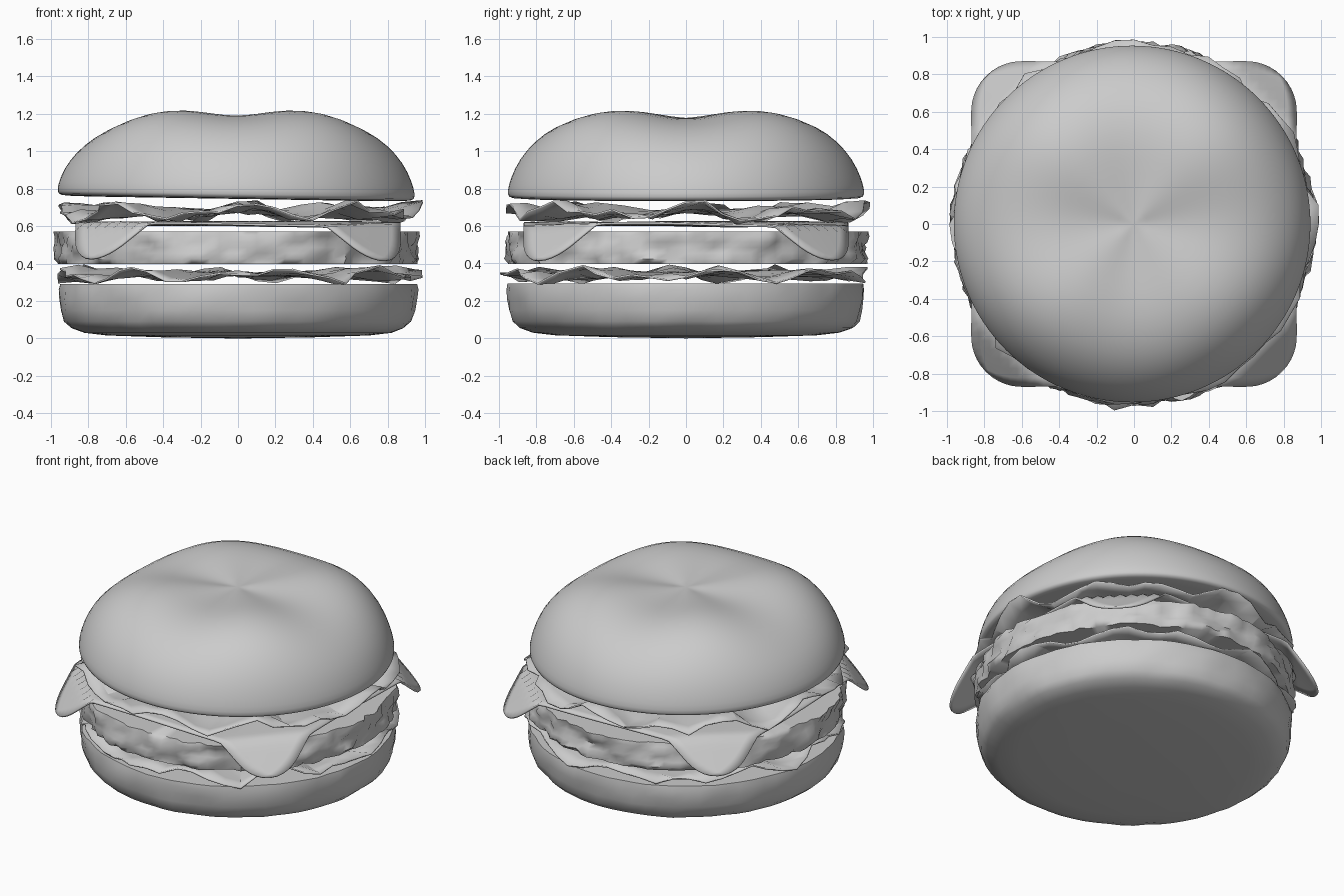
import bpy, bmesh, math
from mathutils import Vector, noise

if "Cube" in bpy.data.objects:
    bpy.data.objects.remove(bpy.data.objects["Cube"])


def finish(name, bm, angle, thick=0, subsurf=0):
    bmesh.ops.remove_doubles(bm, verts=bm.verts, dist=1e-5)
    bmesh.ops.recalc_face_normals(bm, faces=bm.faces)
    me = bpy.data.meshes.new(name)
    bm.to_mesh(me)
    bm.free()
    ob = bpy.data.objects.new(name, me)
    bpy.context.collection.objects.link(ob)
    bpy.ops.object.select_all(action='DESELECT')
    ob.select_set(True)
    bpy.context.view_layer.objects.active = ob
    bpy.ops.object.shade_smooth_by_angle(angle=math.radians(angle))
    if thick:
        mod = ob.modifiers.new("thickness", 'SOLIDIFY')
        mod.thickness = thick
        mod.offset = 0
    if subsurf:
        mod = ob.modifiers.new("smooth", 'SUBSURF')
        mod.levels = mod.render_levels = subsurf
    return ob


def lathe(name, profile, segs, shape, angle=40, **kw):
    """Revolve (r, z) points; shape(r, z, a) returns the displaced point."""
    bm = bmesh.new()
    rings = []
    for r, z in profile:
        if r == 0:
            rings.append([bm.verts.new((0, 0, z))] * segs)
        else:
            rings.append([bm.verts.new(shape(r, z, 2 * math.pi * i / segs))
                          for i in range(segs)])
    for a, b in zip(rings, rings[1:]):
        for i in range(segs):
            j = (i + 1) % segs
            quad = [a[i], a[j], b[j], b[i]]
            bm.faces.new(list(dict.fromkeys(quad)))
    return finish(name, bm, angle, **kw)


def polar(r, z, a):
    return Vector((r * math.cos(a), r * math.sin(a), z))


# bottom bun: flat top, softly lumpy side, rounded base
def lumpy(r, z, a):
    side = 0.014 if z > 0.03 and r > 0.8 else 0.0
    return polar(r + side * noise.noise(polar(r, z, a) * 9), z, a)


lathe("bottom_bun", [(0, 0), (0.4, 0.006), (0.7, 0.016), (0.82, 0.03), (0.89, 0.055),
                     (0.925, 0.09), (0.943, 0.15), (0.952, 0.21), (0.955, 0.26),
                     (0.95, 0.292), (0.6, 0.292), (0, 0.292)], 72, lumpy)


# patty: flat faces with a ragged side
def ragged(r, z, a):
    if r < 0.8:
        return polar(r, z, a)
    p = polar(r, z, a)
    n = noise.noise(p * 8) * 0.035 + noise.noise(p * 20) * 0.03
    return polar(r + n, z, a)


lathe("patty", [(0, 0.397), (0.6, 0.397), (0.95, 0.397), (0.96, 0.425), (0.96, 0.455),
                (0.96, 0.485), (0.96, 0.515), (0.96, 0.545), (0.955, 0.57),
                (0.6, 0.57), (0, 0.57)], 120, ragged, angle=55)


# two lettuce leaves: thin discs with a crinkled rim
def lettuce(name, height, phase, amp):
    def crinkle(r, z, a):
        k = (r / 0.95) ** 1.5
        p = polar(r, z, a + phase)
        wave = 0.5 * math.sin(8 * a + phase) + 0.4 * math.sin(13 * a + 2 * phase + 4 * r)
        rim = k ** 4 * (0.02 * math.sin(11 * a + phase) + 0.04 * noise.noise(p * 12))
        return polar(r + rim, z + amp * k * (wave + 0.7 * noise.noise(p * 8)), a)
    prof = [(r, height) for r in (0, 0.3, 0.5, 0.65, 0.78, 0.87, 0.96)]
    lathe(name, prof, 60, crinkle, angle=25, thick=0.01)


lettuce("lower_lettuce", 0.342, 0.4, 0.052)
lettuce("upper_lettuce", 0.675, 1.7, 0.066)

# cheese: rounded square slice with corners folded down
bm = bmesh.new()
HALF, ROUND = 0.866, 0.27
bmesh.ops.create_grid(bm, x_segments=36, y_segments=36, size=HALF)
for v in bm.verts:
    x, y = abs(v.co.x), abs(v.co.y)
    inner = HALF - ROUND
    if x > inner and y > inner:
        qx, qy = (x - inner) / ROUND, (y - inner) / ROUND
        x = inner + ROUND * qx * math.sqrt(1 - qy * qy / 2)
        y = inner + ROUND * qy * math.sqrt(1 - qx * qx / 2)
    fold = max(0, x + y - 1.34)
    sag = 0.012 * max(x, y) ** 4
    z = 0.614 - sag - 0.8 * fold + 0.008 * math.sin(3 * v.co.x + 4 * v.co.y)
    v.co = (math.copysign(x, v.co.x), math.copysign(y, v.co.y), z)
finish("cheese", bm, 60, thick=0.012)


# top bun: dome with four soft lobes and a dented middle, slightly tilted
def dome(r, z, a):
    t = min(1, max(0, z - 0.8) / 0.3)
    lobe = -0.024 * (math.cos(4 * a) + 0.5 * math.cos(2 * a)) * t * min(1, r / 0.6)
    p = polar(r, z + lobe, a)
    p.x -= 0.01
    p.z -= 0.016 * p.x * (1 - t)
    return p


lathe("top_bun", [(0, 1.178), (0.12, 1.182), (0.28, 1.193), (0.42, 1.202), (0.56, 1.192),
                  (0.70, 1.145), (0.81, 1.065), (0.895, 0.96), (0.94, 0.855),
                  (0.957, 0.785), (0.952, 0.755), (0.92, 0.745), (0.6, 0.745), (0, 0.745)],
      64, dome, angle=80, subsurf=1)
